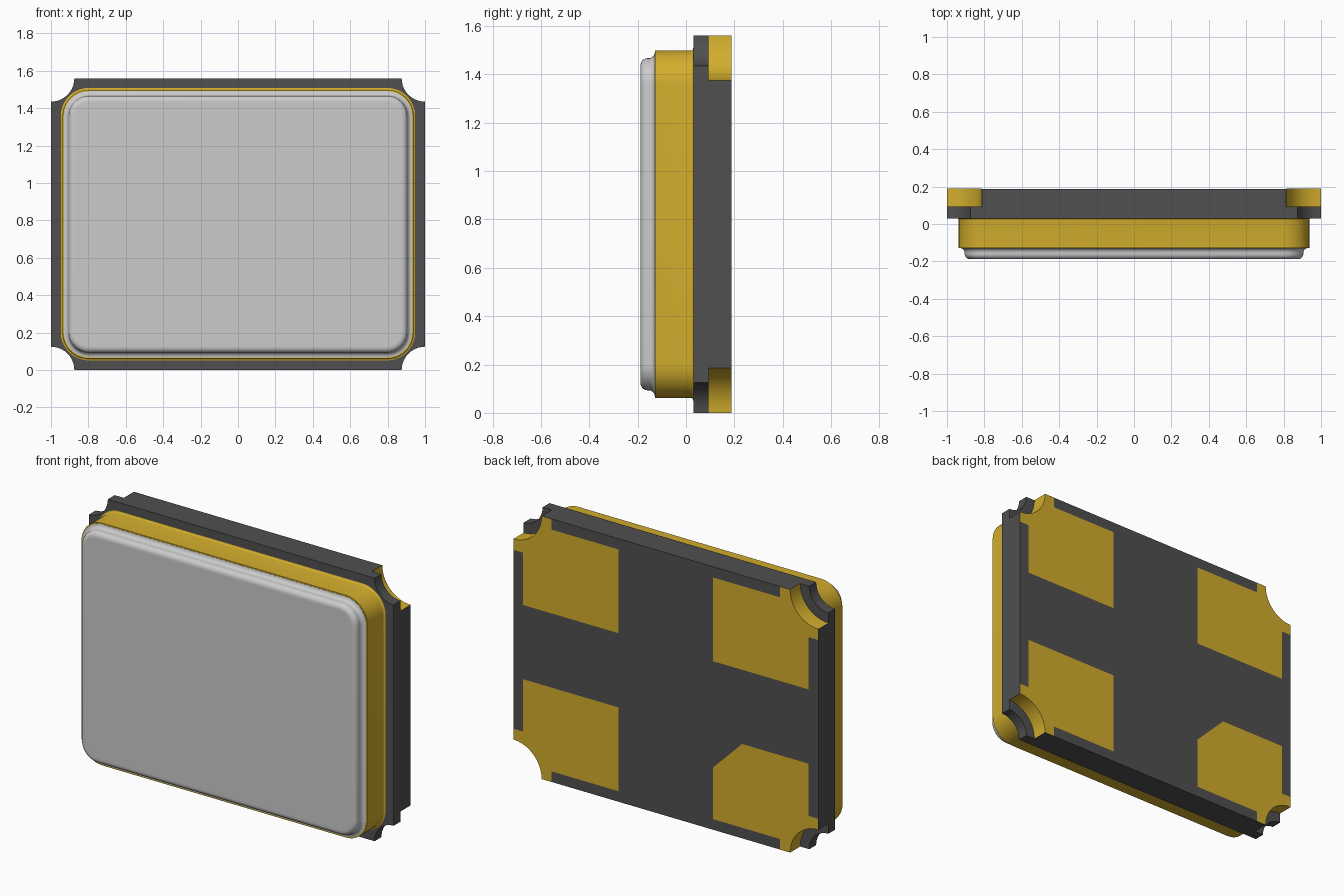
import bpy, bmesh, math

if "Cube" in bpy.data.objects:
    bpy.data.objects.remove(bpy.data.objects["Cube"])

W, H, ZC = 1.0, 0.78, 0.78      # half width, half height, centre height
STEP_Y, BACK_Y = 0.094, 0.188


def material(name, rgb):
    m = bpy.data.materials.new(name)
    m.diffuse_color = (*rgb, 1)
    m.use_nodes = True
    m.node_tree.nodes["Principled BSDF"].inputs["Base Color"].default_value = m.diffuse_color
    return m


GOLD = material("gold", (0.65, 0.42, 0.026))
CERAMIC = material("dark_ceramic", (0.079, 0.079, 0.079))
METAL = material("lid_metal", (0.55, 0.55, 0.55))


def finish(name, bm, mat, angle=35):
    me = bpy.data.meshes.new(name)
    bm.to_mesh(me)
    bm.free()
    ob = bpy.data.objects.new(name, me)
    bpy.context.collection.objects.link(ob)
    me.materials.append(mat)
    bpy.ops.object.select_all(action='DESELECT')
    ob.select_set(True)
    bpy.context.view_layer.objects.active = ob
    bpy.ops.object.shade_smooth_by_angle(angle=math.radians(angle))
    return ob


def loft(name, outlines, mat):
    """Skin equal-length outlines [(points, y)] and cap both ends."""
    bm = bmesh.new()
    rings = [[bm.verts.new((x, y, z)) for x, z in pts] for pts, y in outlines]
    for a, b in zip(rings, rings[1:]):
        for i in range(len(a)):
            j = (i + 1) % len(a)
            bm.faces.new((a[i], a[j], b[j], b[i]))
    bm.faces.new(rings[0])
    bm.faces.new(rings[-1])
    bmesh.ops.recalc_face_normals(bm, faces=bm.faces[:])
    return finish(name, bm, mat)


def corner_loop(hw, hh, r, notch, n=10):
    """Rectangle with rounded corners, or with scooped corners if notch."""
    pts = []
    for k, (sx, sz) in enumerate([(1, 1), (-1, 1), (-1, -1), (1, -1)]):
        for i in range(n + 1):
            t = math.pi / 2 * (i / n if k % 2 == 0 else 1 - i / n)
            if notch:
                dx, dz = hw - r * math.sin(t), hh - r * math.cos(t)
            else:
                dx, dz = hw - r + r * math.cos(t), hh - r + r * math.sin(t)
            pts.append((sx * dx, ZC + sz * dz))
    return pts


# Ceramic base: front layer with small corner scoops, back layer with larger ones
for name, y0, y1, r in [("base_front_layer", 0.03, STEP_Y, 0.125),
                        ("base_back_layer", STEP_Y, BACK_Y, 0.186)]:
    loop = corner_loop(W, H, r, True)
    loft(name, [(loop, y0), (loop, y1)], CERAMIC)


# Seal ring and lid are stacks of inset rounded rectangles
def inset(d):
    return corner_loop(0.9375 - d, 0.7185 - d, 0.14 - d, False)


def arc(d0, y0, rd, ry, a0, a1, n=6):
    out = []
    for i in range(n + 1):
        a = math.radians(a0 + (a1 - a0) * i / n)
        out.append((inset(d0 + rd * math.cos(a)), y0 + ry * math.sin(a)))
    return out


flare = arc(-0.01, 0.02, 0.01, 0.01, 90, 0, 4)
loft("seal_ring", flare + [(inset(0), -0.128)], GOLD)

cove = arc(0.007, -0.154, 0.025, 0.025, 90, 0)
crown = arc(0.062, -0.16, 0.03, 0.028, 180, 270)
loft("lid", [(inset(0.007), -0.125)] + cove + crown + [(inset(0.07), -0.188)], METAL)


# Gold contacts: back pad joined to the plated wall of each corner scoop
def contact(name, sx, sz, chamfer):
    n, r, y = 10, 0.185, BACK_Y + 0.0008
    arc_pts = [(r * math.sin(math.pi / 2 * i / n), r * math.cos(math.pi / 2 * i / n))
               for i in range(n + 1)]
    inner = [(0.69, 0.37), (0.5, 0.56)] if chamfer else [(0.69, 0.56)]
    rest = [(0.25, 0), (0.25, 0.063), (0.69, 0.063), *inner,
            (0.063, 0.56), (0.063, 0.25), (0, 0.25)]
    bm = bmesh.new()

    def vert(p, yy):
        return bm.verts.new((sx * (W - p[0]), yy, ZC + sz * (H - p[1])))
    pad = [vert(p, y) for p in arc_pts + rest]
    wall = [vert(p, STEP_Y) for p in arc_pts]
    face = bm.faces.new(pad)
    for i in range(n):
        bm.faces.new((pad[i], pad[i + 1], wall[i + 1], wall[i]))
    bmesh.ops.recalc_face_normals(bm, faces=bm.faces[:])
    face.normal_update()
    if face.normal.y < 0:
        bmesh.ops.reverse_faces(bm, faces=bm.faces[:])
    finish(name, bm, GOLD)


for sx, side in ((1, "right"), (-1, "left")):
    for sz, level in ((1, "upper"), (-1, "lower")):
        contact(f"contact_{level}_{side}", sx, sz, sx < 0 and sz < 0)
